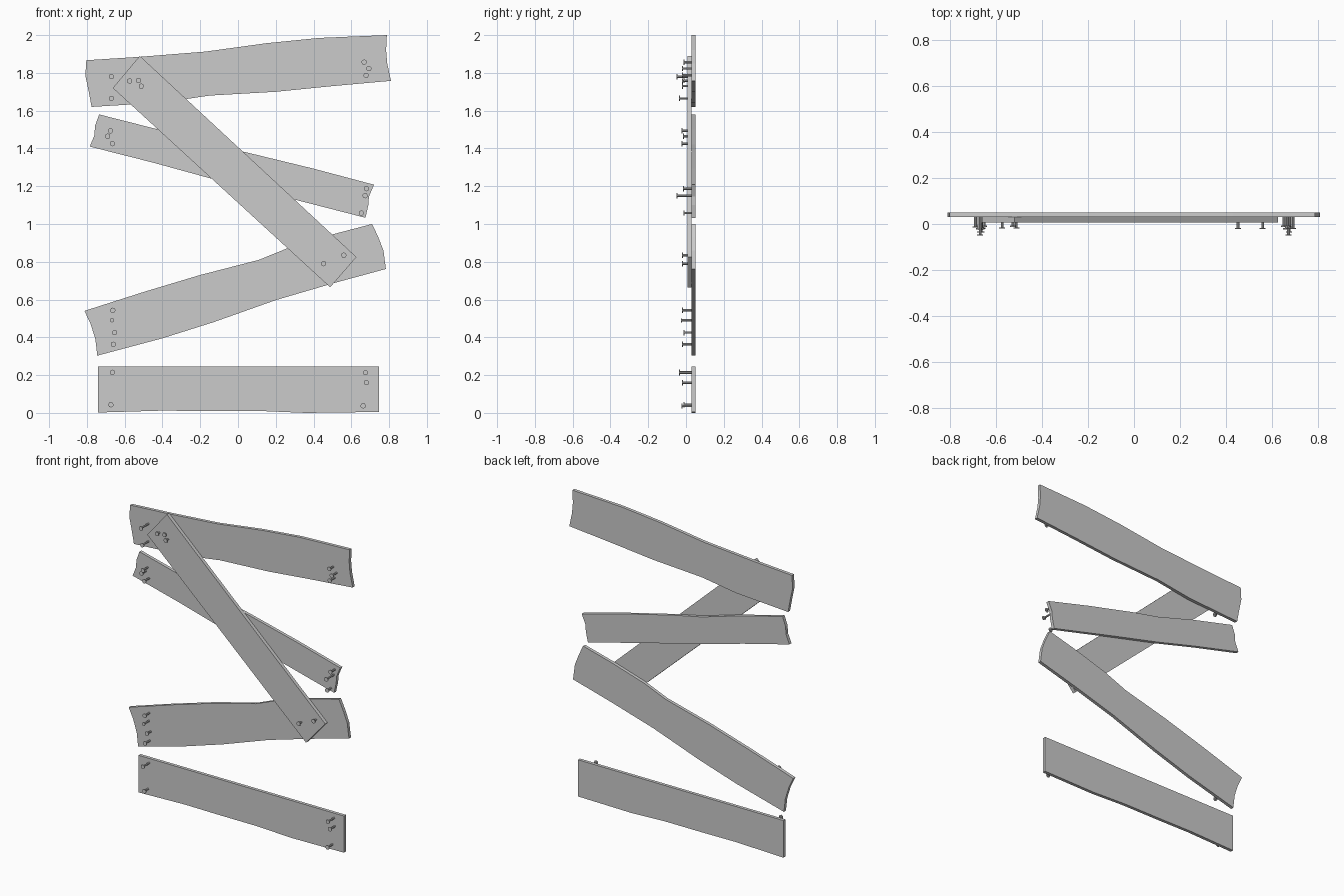
import bpy, bmesh
from math import pi
from mathutils import Matrix


def finish(bm, name):
    bmesh.ops.recalc_face_normals(bm, faces=bm.faces[:])
    me = bpy.data.meshes.new(name)
    bm.to_mesh(me)
    bm.free()
    ob = bpy.data.objects.new(name, me)
    bpy.context.collection.objects.link(ob)
    return ob


def plank(name, outline, y0, y1):
    """Extrude an x/z outline from y0 to y1."""
    bm = bmesh.new()
    face = bm.faces.new([bm.verts.new((x, y0, z)) for x, z in outline])
    ext = bmesh.ops.extrude_face_region(bm, geom=[face], use_keep_orig=True)
    for v in ext["geom"]:
        if isinstance(v, bmesh.types.BMVert):
            v.co.y = y1
    return finish(bm, name)


def nails(name, spots, y_end):
    """Nails along y: (x, z, y of head front)."""
    bm = bmesh.new()
    for x, z, y in spots:
        head = 0.011 if (x, z) == (-0.667, 0.49) else 0.014
        for r, a, b in ((head, y, y + 0.005), (0.006, y + 0.004, y_end)):
            m = Matrix.Translation((x, (a + b) / 2, z)) @ Matrix.Rotation(pi / 2, 4, 'X')
            bmesh.ops.create_cone(bm, cap_ends=True, segments=10, radius1=r,
                                  radius2=r, depth=b - a, matrix=m)
    return finish(bm, name)


BACK = (0.030, 0.051)
FRONT = (0.007, 0.030)

# Horizontal boards with warped edges
plank("top_board", [
    (-0.803, 1.867), (-0.52, 1.885), (-0.17, 1.913), (0.15, 1.957), (0.43, 1.985), (0.788, 2.0),
    (0.784, 1.92), (0.79, 1.85), (0.81, 1.758),
    (0.5, 1.73), (0.2, 1.70), (-0.15, 1.68), (-0.40, 1.643), (-0.775, 1.62),
    (-0.79, 1.70), (-0.808, 1.785)], *BACK)
plank("upper_middle_board", [
    (-0.735, 1.58), (-0.42, 1.50), (-0.15, 1.42), (0.05, 1.378), (0.4, 1.293), (0.72, 1.208),
    (0.693, 1.145), (0.69, 1.10), (0.675, 1.033),
    (0.2, 1.155), (-0.14, 1.24), (-0.45, 1.325), (-0.785, 1.41),
    (-0.76, 1.47), (-0.757, 1.52)], *BACK)
plank("lower_middle_board", [
    (-0.813, 0.54), (-0.5, 0.64), (-0.2, 0.73), (0.11, 0.81), (0.27, 0.875), (0.5, 0.945), (0.71, 1.0),
    (0.743, 0.93), (0.77, 0.86), (0.783, 0.762),
    (0.5, 0.685), (0.2, 0.597), (-0.13, 0.48), (-0.4, 0.395), (-0.745, 0.303),
    (-0.755, 0.39), (-0.78, 0.47)], *BACK)
plank("bottom_board", [
    (-0.742, 0.245), (0.747, 0.245), (0.747, 0.005), (0.36, 0.0), (0.12, 0.01),
    (-0.18, 0.01), (-0.4, 0.012), (-0.742, 0.002)], *BACK)

# Diagonal brace nailed across the front
plank("diagonal_brace", [(-0.52, 1.89), (-0.663, 1.72), (0.488, 0.665), (0.627, 0.825)], *FRONT)

# Loose nails at the board ends
nails("top_board_nails", [
    (-0.67, 1.78, -0.05), (-0.67, 1.665, -0.037), (0.668, 1.857, -0.012),
    (0.693, 1.823, -0.022), (0.678, 1.787, -0.022)], 0.045)
nails("upper_middle_nails", [
    (-0.675, 1.493, -0.023), (-0.69, 1.465, -0.015), (-0.665, 1.425, -0.023),
    (0.68, 1.187, -0.016), (0.673, 1.15, -0.051), (0.653, 1.058, -0.012)], 0.045)
nails("lower_middle_nails", [
    (-0.663, 0.543, -0.021), (-0.667, 0.49, -0.026),
    (-0.653, 0.425, -0.012), (-0.66, 0.363, -0.021)], 0.045)
nails("bottom_board_nails", [
    (-0.665, 0.215, -0.037), (-0.673, 0.043, -0.012), (0.675, 0.213, -0.037),
    (0.68, 0.16, -0.022), (0.663, 0.037, -0.023)], 0.045)
nails("brace_nails", [
    (-0.574, 1.757, -0.02), (-0.527, 1.76, -0.012), (-0.512, 1.73, -0.02),
    (0.453, 0.79, -0.022), (0.56, 0.835, -0.022)], 0.045)
